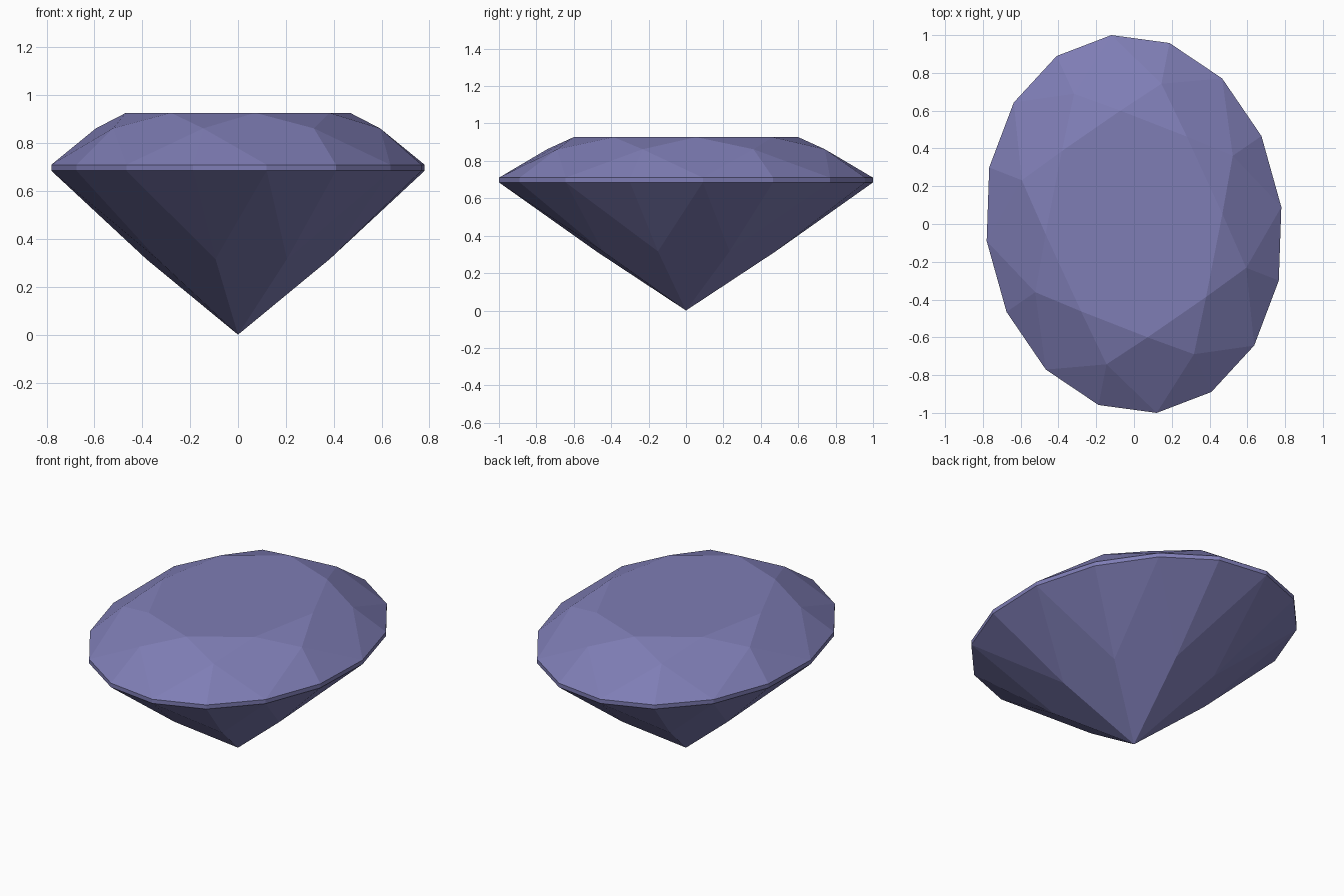
import bpy, bmesh, math
from mathutils import Vector

if "Cube" in bpy.data.objects:
    bpy.data.objects.remove(bpy.data.objects["Cube"])

STEPS = 16
AXIS_A = Vector((0.78, 0.09))    # skewed oval: two conjugate radii
AXIS_B = Vector((-0.12, 1.0))


def ring(bm, indices, factor, z):
    """Vertices on the scaled oval, keyed by their step index."""
    verts = {}
    for i in indices:
        t = 2 * math.pi * i / STEPS
        p = (AXIS_A * math.cos(t) + AXIS_B * math.sin(t)) * factor
        verts[i] = bm.verts.new((p.x, p.y, z))
    return verts


bm = bmesh.new()
even, odd = range(0, STEPS, 2), range(1, STEPS, 2)
table = ring(bm, even, 0.6, 0.927)
crown = ring(bm, odd, 0.775, 0.862)
girdle_top = ring(bm, range(STEPS), 1.0, 0.71)
girdle_low = ring(bm, range(STEPS), 1.0, 0.685)
pavilion = ring(bm, odd, 0.5, 0.316)
culet = bm.verts.new((0, 0, 0))

# table facet
bm.faces.new([table[i] for i in even])

# crown and pavilion kites
for i in even:
    a, b = (i - 1) % STEPS, (i + 1) % STEPS
    bm.faces.new((table[i], crown[a], girdle_top[i], crown[b]))
    bm.faces.new((culet, pavilion[b], girdle_low[i], pavilion[a]))

# star facets and the paired girdle facets above and below
for j in odd:
    a, b = j - 1, (j + 1) % STEPS
    bm.faces.new((table[a], crown[j], table[b]))
    for p, q in ((a, j), (j, b)):
        bm.faces.new((crown[j], girdle_top[p], girdle_top[q]))
        bm.faces.new((pavilion[j], girdle_low[q], girdle_low[p]))

# girdle band
for i in range(STEPS):
    k = (i + 1) % STEPS
    bm.faces.new((girdle_low[i], girdle_low[k], girdle_top[k], girdle_top[i]))

bmesh.ops.recalc_face_normals(bm, faces=bm.faces)
mesh = bpy.data.meshes.new("oval_gem")
bm.to_mesh(mesh)
bm.free()

violet = bpy.data.materials.new("dusty violet")
violet.diffuse_color = (0.21, 0.205, 0.46, 1)
violet.use_nodes = True
violet.node_tree.nodes["Principled BSDF"].inputs["Base Color"].default_value = violet.diffuse_color
mesh.materials.append(violet)
gem = bpy.data.objects.new("oval_gem", mesh)
bpy.context.collection.objects.link(gem)
